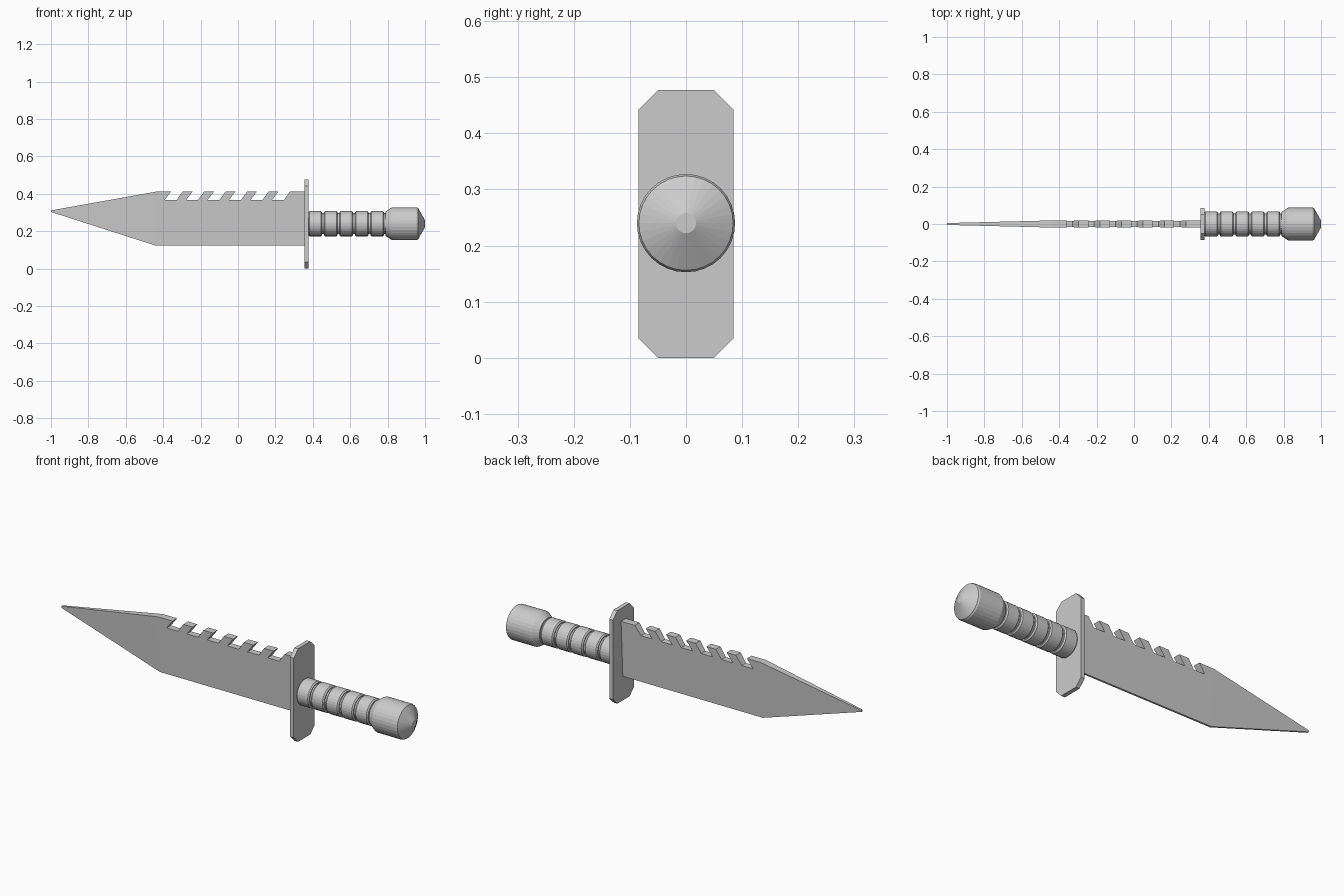
import bpy, bmesh, math

if "Cube" in bpy.data.objects:
    bpy.data.objects.remove(bpy.data.objects["Cube"])

AXIS_Z = 0.24      # height of the handle axis
SIDES = 32


def finish(bm, name):
    bmesh.ops.recalc_face_normals(bm, faces=bm.faces[:])
    mesh = bpy.data.meshes.new(name)
    bm.to_mesh(mesh)
    bm.free()
    obj = bpy.data.objects.new(name, mesh)
    bpy.context.collection.objects.link(obj)
    return obj


def lathe(name, profile):
    """Revolve (x, radius) points around the handle axis and cap both ends."""
    bm = bmesh.new()
    rings = []
    for x, r in profile:
        angles = [2 * math.pi * i / SIDES for i in range(SIDES)]
        rings.append([bm.verts.new((x, r * math.cos(a), AXIS_Z + r * math.sin(a))) for a in angles])
    for a, b in zip(rings, rings[1:]):
        for i in range(SIDES):
            j = (i + 1) % SIDES
            bm.faces.new((a[i], a[j], b[j], b[i]))
    bm.faces.new(rings[0])
    bm.faces.new(rings[-1])
    return finish(bm, name)


# Blade: wedge section, thick spine, thin edge, slanted saw notches
BOTTOM, TOP, NOTCH_Z, SHOULDER = 0.123, 0.411, 0.366, -0.44
outline = [(0.36, BOTTOM), (SHOULDER, BOTTOM), (-1.0, 0.303), (-1.0, 0.311), (SHOULDER, TOP)]
for i in range(6):
    x = -0.359 + i * 0.1148
    outline += [(x, TOP), (x - 0.034, NOTCH_Z), (x + 0.03, NOTCH_Z), (x + 0.062, TOP)]
outline.append((0.36, TOP))


def half_thickness(x, z):
    if x < SHOULDER - 0.01:
        return 0.005
    return 0.005 + 0.014 * (z - BOTTOM) / (TOP - BOTTOM)


bm = bmesh.new()
sides = [[bm.verts.new((x, s * half_thickness(x, z), z)) for x, z in outline] for s in (-1, 1)]
for v in sides:
    bm.faces.new(v[:2] + v[4:])     # toothed body
    bm.faces.new(v[1:5])            # tapering point
front, back = sides
n = len(outline)
for i in range(n):
    j = (i + 1) % n
    bm.faces.new((front[i], front[j], back[j], back[i]))
finish(bm, "blade")

# Guard: flat plate with clipped corners
W, H, C = 0.085, 0.2385, 0.035
corners = [(W, H - C), (W - C, H), (C - W, H), (-W, H - C),
           (-W, C - H), (C - W, -H), (W - C, -H), (W, C - H)]
bm = bmesh.new()
plate = bm.faces.new([bm.verts.new((0.355, y, z + H)) for y, z in corners])
ext = bmesh.ops.extrude_face_region(bm, geom=[plate])
bmesh.ops.translate(bm, vec=(0.021, 0, 0),
                    verts=[g for g in ext["geom"] if isinstance(g, bmesh.types.BMVert)])
finish(bm, "guard")

# Grip: five chamfered rings separated by grooves
R, GROOVE, BEVEL = 0.067, 0.056, 0.006
grip = [(0.37, GROOVE)]
for i in range(5):
    a = 0.376 + i * 0.0832
    b = a + 0.0725
    grip += [(a, GROOVE), (a, R - BEVEL), (a + BEVEL, R),
             (b - BEVEL, R), (b, R - BEVEL), (b, GROOVE)]
grip.append((0.80, GROOVE))
lathe("grip", grip)

# Pommel: flared collar and shallow cone end
lathe("pommel", [(0.788, 0.056), (0.788, 0.064), (0.818, 0.084), (0.826, 0.0875),
                 (0.955, 0.0875), (0.963, 0.084), (1.0, 0.018)])
